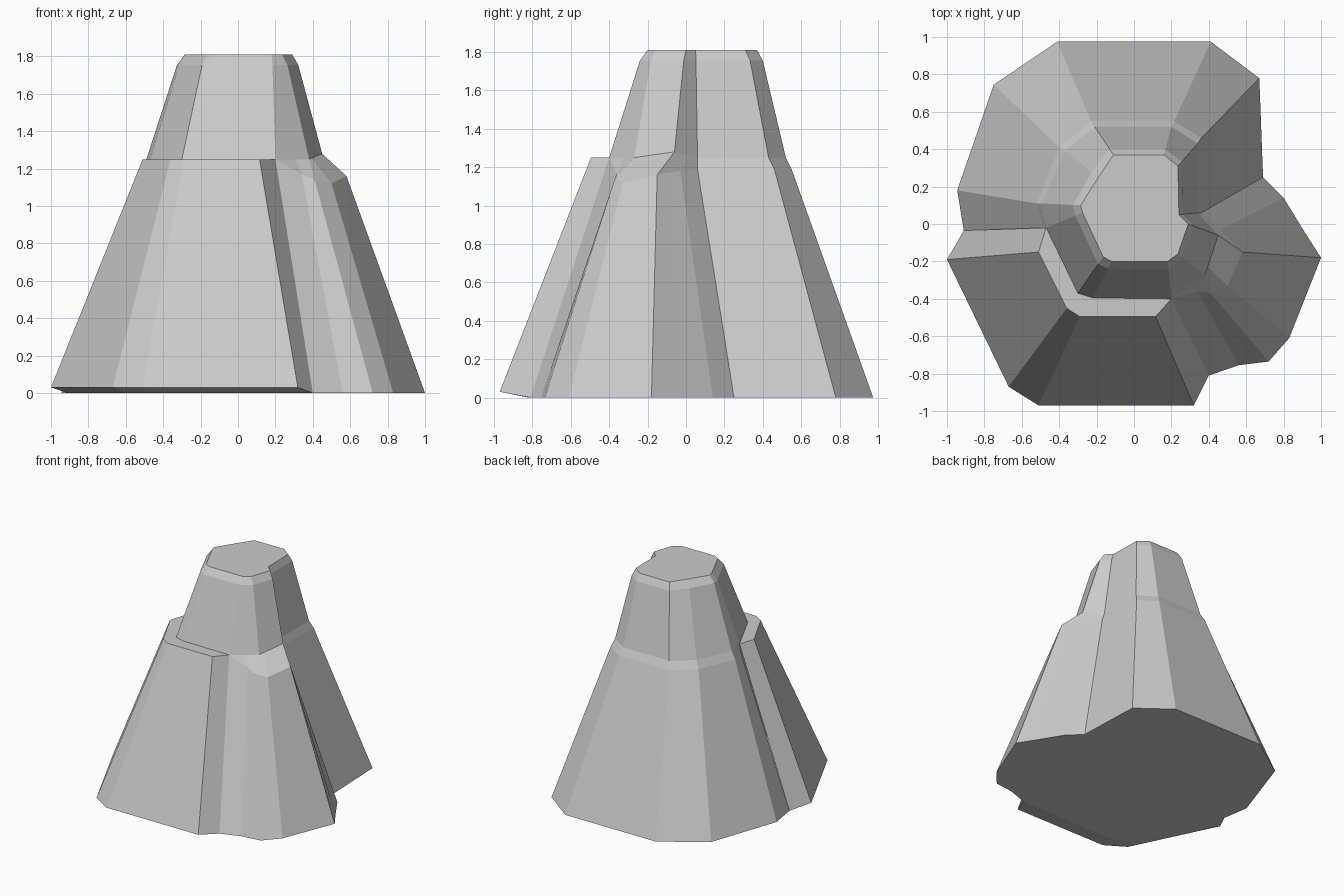
import bpy
from mathutils import Vector

if "Cube" in bpy.data.objects:
    bpy.data.objects.remove(bpy.data.objects["Cube"])


def make_object(name, verts, faces):
    mesh = bpy.data.meshes.new(name)
    mesh.from_pydata(verts, [], faces)
    mesh.update()
    obj = bpy.data.objects.new(name, mesh)
    bpy.context.collection.objects.link(obj)
    return obj


def at(points, z):
    return [Vector((x, y, z)) for x, y in points]


def blend(a, b, t):
    return [p.lerp(q, t) for p, q in zip(a, b)]


def loft(name, rings, closed=False, cap=False):
    """Skin counter-clockwise rings from bottom to top."""
    n = len(rings[0])
    verts = [v for ring in rings for v in ring]
    faces = []
    for k in range(len(rings) - 1):
        for i in range(n if closed else n - 1):
            j = (i + 1) % n
            faces.append((k * n + i, k * n + j, (k + 1) * n + j, (k + 1) * n + i))
    if cap:
        faces.append(tuple(range(len(verts) - n, len(verts))))
    return make_object(name, verts, faces)


# Tower: tapering upper body with a bevelled flat top
foot = at([(-.22, -.395), (.20, -.40), (.38, -.27), (.45, -.06), (.34, .06),
           (.34, .43), (.20, .52), (-.21, .52), (-.37, .39), (-.49, .11),
           (-.47, -.02), (-.30, -.37)], 1.25)
foot[3].z = 1.28
top = at([(-.12, -.20), (.18, -.20), (.235, -.16), (.29, 0), (.24, .05),
          (.235, .31), (.16, .37), (-.11, .37), (-.19, .25), (-.285, .10),
          (-.275, .06), (-.165, -.175)], 1.81)
neck = blend(top, foot, .2)
for v in neck:
    v.z = 1.755
loft("tower", [foot, neck, top], closed=True, cap=True)

# Back skirt: wide sloping panels with a bevel below the tower
back_base = at([(.69, .25), (.67, .78), (.41, .975), (-.41, .975),
                (-.75, .745), (-.945, .18), (-.91, -.035)], 0)
back_shoulder = at([(.36, .06), (.36, .46), (.215, .55), (-.23, .55),
                    (-.40, .41), (-.52, .11), (-.48, -.02)], 1.19)
loft("back_skirt", [back_base, back_shoulder, foot[4:11]])

# Side spur: lower shoulder on the right
spur_base = at([(.40, -.81), (.56, -.755), (.72, -.735), (.83, -.61),
                (1, -.18), (.91, -.04), (.80, .14), (.69, .25)], 0)
spur_shoulder = [Vector(p) for p in (
    (.20, -.40, 1.25), (.34, -.36, 1.17), (.41, -.37, 1.14), (.50, -.33, 1.12),
    (.58, -.15, 1.16), (.53, -.10, 1.17), (.46, -.03, 1.18), (.36, .06, 1.19))]
ridge = foot[3]
spur_foot = [foot[1], foot[1].lerp(foot[2], .6), foot[2], foot[2].lerp(ridge, .2),
             ridge, ridge.lerp(foot[4], .33), ridge.lerp(foot[4], .67), foot[4]]
loft("side_spur", [spur_base, spur_shoulder, spur_foot])

# Front buttress: thick slab with a flat ledge and slightly raised lower edge
inner_base = at([(-.91, -.035), (-.60, -.75), (-.48, -.82), (.40, -.81)], 0)
inner_foot = [foot[10], foot[11], foot[0], foot[1]]


def wrap(line, ring):
    return [line[0]] + ring + [line[-1]]


outer_low = at([(-1, -.19), (-.67, -.87), (-.51, -.97), (.32, -.97)], .03)
outer_high = at([(-.51, -.15), (-.36, -.45), (-.29, -.495), (.115, -.495)], 1.25)
loft("front_buttress", [wrap(inner_base, outer_low), wrap(inner_foot, outer_high)])
loft("buttress_ledge", [outer_high, inner_foot])
loft("buttress_underside", [inner_base, outer_low])
# End pieces that close the ledge and underside
make_object("ledge_ends",
            [inner_foot[0], inner_foot[1], outer_high[0]], [(0, 2, 1)])

# Base: flat underside
outline = inner_base[:-1] + spur_base + back_base[1:-1]
make_object("base", outline, [tuple(reversed(range(len(outline))))])
